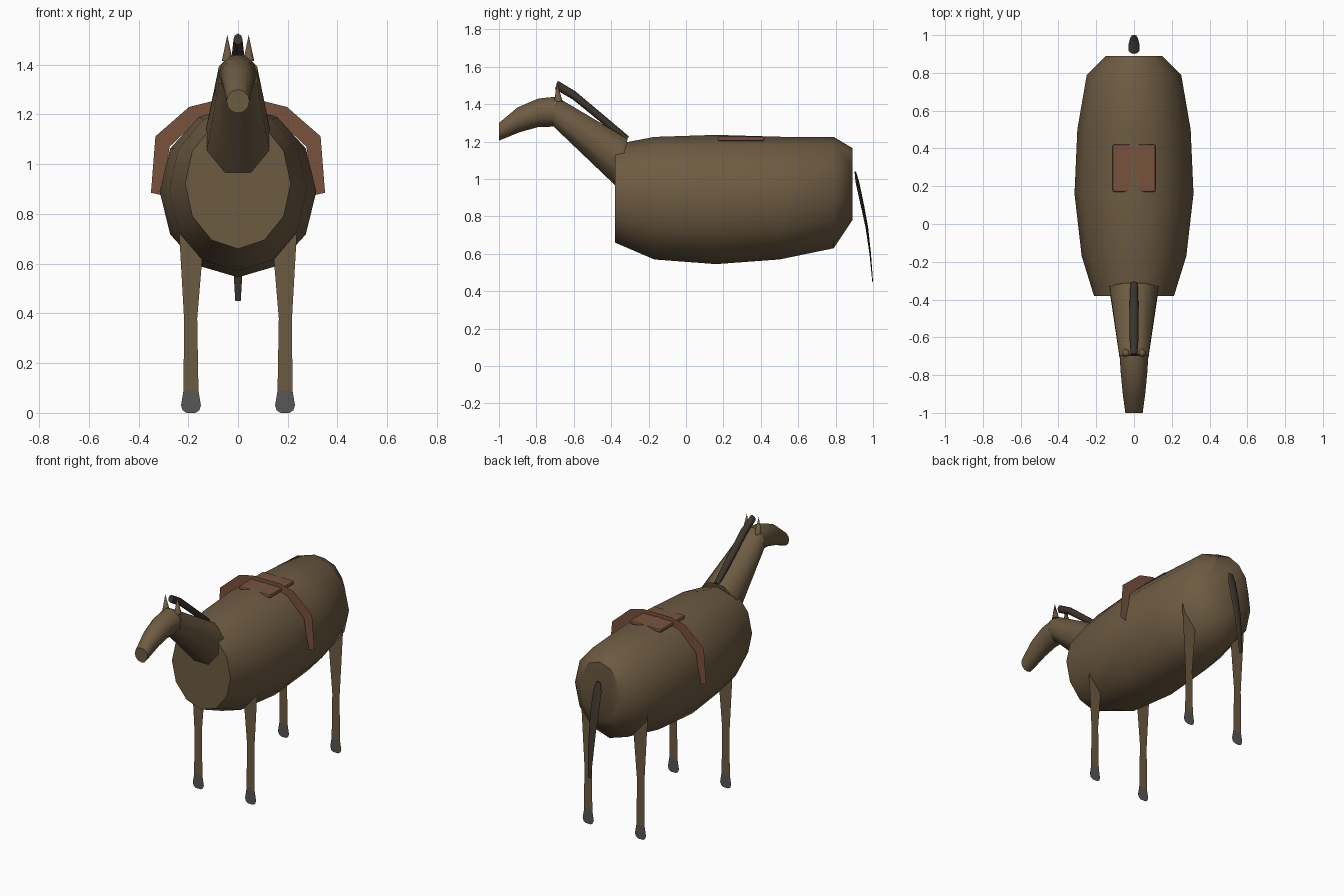
import bpy, bmesh, math
from mathutils import Vector

if "Cube" in bpy.data.objects:
    bpy.data.objects.remove(bpy.data.objects["Cube"])


def material(name, rgb):
    m = bpy.data.materials.new(name)
    m.diffuse_color = (*rgb, 1)
    m.use_nodes = True
    m.node_tree.nodes["Principled BSDF"].inputs["Base Color"].default_value = m.diffuse_color
    return m


COAT = material("coat", (0.155, 0.105, 0.055))
HAIR = material("hair", (0.045, 0.035, 0.025))
HOOF = material("hoof", (0.10, 0.095, 0.09))
LEATHER = material("leather", (0.19, 0.085, 0.048))


def finish(name, bm, mat, angle=None):
    bmesh.ops.recalc_face_normals(bm, faces=bm.faces)
    me = bpy.data.meshes.new(name)
    bm.to_mesh(me)
    bm.free()
    ob = bpy.data.objects.new(name, me)
    bpy.context.collection.objects.link(ob)
    me.materials.append(mat)
    if angle:
        bpy.ops.object.select_all(action='DESELECT')
        ob.select_set(True)
        bpy.context.view_layer.objects.active = ob
        bpy.ops.object.shade_smooth_by_angle(angle=math.radians(angle))
    return ob


def loft(name, rings, sides, mat, phase=0.0, angle=50):
    """Rings are (y_top, z_top, y_bottom, z_bottom, half_width)."""
    bm = bmesh.new()
    loops = []
    for yt, zt, yb, zb, w in rings:
        top, bot = Vector((0, yt, zt)), Vector((0, yb, zb))
        c, up = (top + bot) / 2, (top - bot) / 2
        loop = []
        for i in range(sides):
            a = 2 * math.pi * (i + phase) / sides
            loop.append(bm.verts.new(c + up * math.cos(a) + Vector((w * math.sin(a), 0, 0))))
        loops.append(loop)
    for a, b in zip(loops, loops[1:]):
        for i in range(sides):
            j = (i + 1) % sides
            bm.faces.new((a[i], a[j], b[j], b[i]))
    bm.faces.new(loops[0])
    bm.faces.new(loops[-1])
    return finish(name, bm, mat, angle)


def flat_strip(name, left, right, y, mat):
    """Zero-thickness band in the xz plane between two edge lines."""
    bm = bmesh.new()
    lv = [bm.verts.new((x, y, z)) for x, z in left]
    rv = [bm.verts.new((x, y, z)) for x, z in right]
    for i in range(len(lv) - 1):
        bm.faces.new((lv[i], rv[i], rv[i + 1], lv[i + 1]))
    return finish(name, bm, mat)


# Barrel-shaped body
body = [(-0.38, 1.185, 0.66, 0.212), (-0.17, 1.225, 0.57, 0.277), (0.16, 1.236, 0.545, 0.315),
        (0.50, 1.226, 0.57, 0.30), (0.79, 1.225, 0.63, 0.25), (0.89, 1.165, 0.78, 0.15)]
loft("body", [(y, t, y, b, w) for y, t, b, w in body], 12, COAT)

# Neck and head
loft("neck", [(-0.31, 1.225, -0.37, 0.945, 0.14), (-0.69, 1.445, -0.715, 1.28, 0.083)],
     8, COAT, phase=0.5)
loft("head", [(-0.695, 1.44, -0.705, 1.28, 0.076), (-0.79, 1.43, -0.79, 1.278, 0.07),
              (-0.90, 1.383, -0.89, 1.25, 0.06), (-1.0, 1.30, -1.0, 1.205, 0.046)], 12, COAT)

# Mane and tail
loft("mane", [(-0.685, 1.525, -0.70, 1.48, 0.018), (-0.59, 1.468, -0.605, 1.425, 0.024),
              (-0.45, 1.35, -0.47, 1.315, 0.024), (-0.305, 1.228, -0.33, 1.195, 0.02)], 8, HAIR)
bm = bmesh.new()
loops = []
for y, z, w, t in [(0.905, 1.04, 0.016, 0.004), (0.917, 0.98, 0.03, 0.01), (0.945, 0.85, 0.03, 0.009),
                   (0.967, 0.74, 0.025, 0.007), (0.985, 0.60, 0.02, 0.004), (0.998, 0.45, 0.011, 0.002)]:
    loops.append([bm.verts.new((w * math.cos(k * math.pi / 4), y + t * math.sin(k * math.pi / 4), z))
                  for k in range(8)])
for a, b in zip(loops, loops[1:]):
    for i in range(8):
        bm.faces.new((a[i], a[i - 1], b[i - 1], b[i]))
bm.faces.new(loops[0])
bm.faces.new(loops[-1])
finish("tail", bm, HAIR, 60)

for side, s in (("left", 1), ("right", -1)):
    # Pointed ears
    bm = bmesh.new()
    ring = [bm.verts.new((s * 0.043 + 0.022 * math.cos(k * math.pi / 4),
                          -0.682 + 0.022 * math.sin(k * math.pi / 4), 1.415)) for k in range(8)]
    tip = bm.verts.new((s * 0.043, -0.69, 1.52))
    for i in range(8):
        bm.faces.new((ring[i - 1], ring[i], tip))
    bm.faces.new(ring)
    finish(f"ear_{side}", bm, COAT, 50)

    # Flat legs and hooves
    for end, y in (("front", -0.14), ("rear", 0.74)):
        outer = [(0.242, 0.82), (0.237, 0.73), (0.217, 0.38), (0.219, 0.09)]
        inner = [(0.13, 0.82), (0.139, 0.68), (0.164, 0.38), (0.159, 0.09)]
        flat_strip(f"{end}_leg_{side}", [(s * x, z) for x, z in outer],
                   [(s * x, z) for x, z in inner], y, COAT)
        half = [(0.030, 0.09), (0.040, 0.03), (0.033, 0.01), (0.018, 0.0)]
        flat_strip(f"{end}_hoof_{side}", [(s * 0.189 - w, z) for w, z in half],
                   [(s * 0.189 + w, z) for w, z in half], y, HOOF)

# Flat girth strap arching over the back
out = [(-0.35, 0.885), (-0.332, 1.112), (-0.197, 1.23), (-0.1, 1.254)]
inn = [(-0.305, 0.875), (-0.275, 1.07), (-0.165, 1.175), (-0.09, 1.20)]
flat_strip("girth_strap", out + [(-x, z) for x, z in reversed(out)],
           inn + [(-x, z) for x, z in reversed(inn)], 0.29, LEATHER)

# Saddle pad
bpy.ops.mesh.primitive_cube_add(size=1, location=(0, 0.295, 1.216))
pad = bpy.context.object
pad.name = "saddle_pad"
pad.scale = (0.226, 0.25, 0.024)
bpy.ops.object.transform_apply(location=False, rotation=False, scale=True)
pad.data.materials.append(LEATHER)
bev = pad.modifiers.new("bevel", 'BEVEL')
bev.width = 0.008
bev.segments = 2
